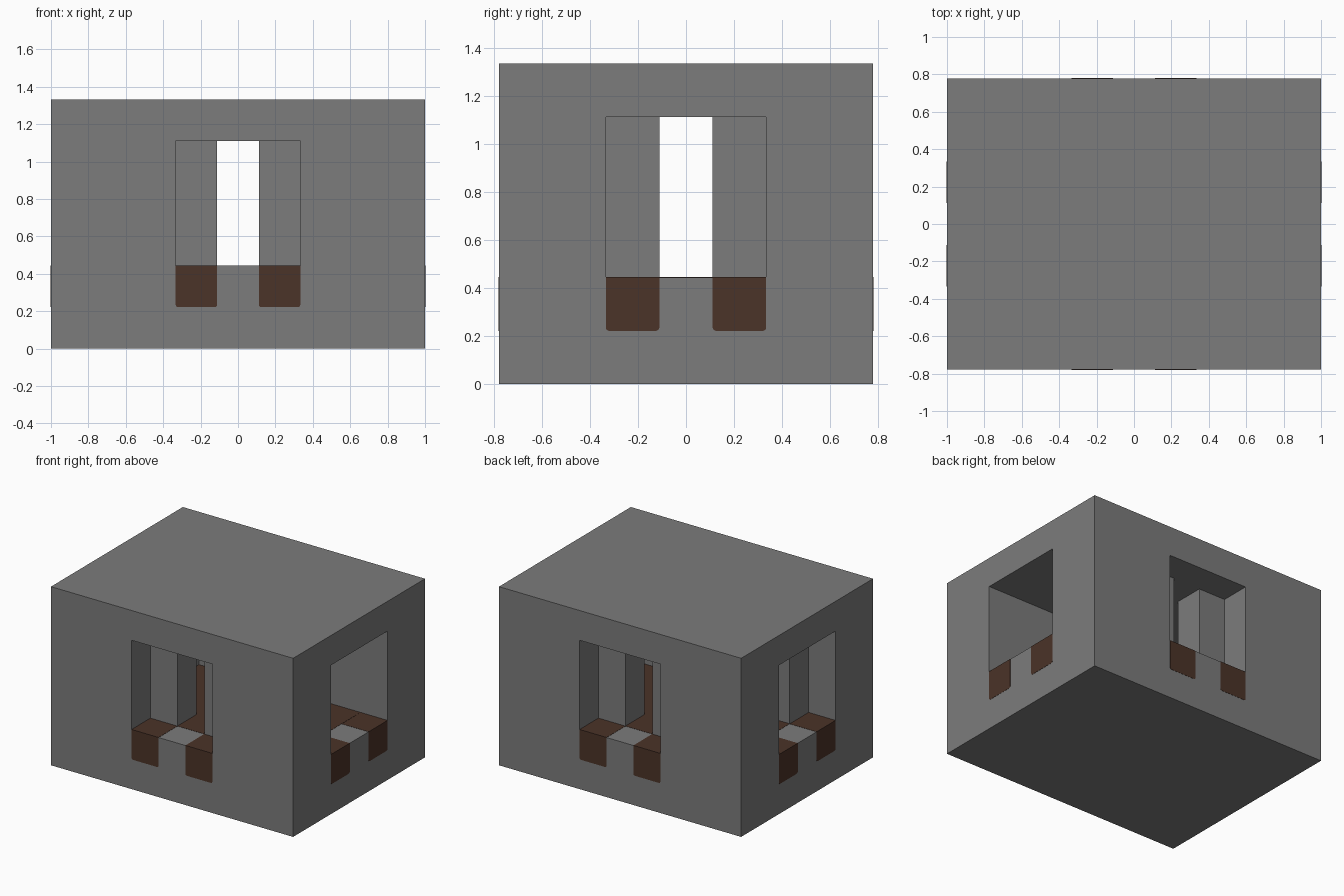
import bpy
import bmesh

# Remove the default object
default = bpy.data.objects.get("Cube")
if default:
    bpy.data.objects.remove(default, do_unlink=True)

U = 2 / 9        # one building module
PROUD = 0.0015   # how far the painted inlays stand off the stone


def material(name, rgb):
    mat = bpy.data.materials.new(name)
    mat.use_nodes = True
    colour = (*rgb, 1)
    mat.diffuse_color = colour
    mat.node_tree.nodes["Principled BSDF"].inputs["Base Color"].default_value = colour
    return mat


stone = material("stone_grey", (0.2, 0.2, 0.2))
brown = material("dark_brown", (0.07, 0.033, 0.021))


def prism(name, outline, z0, z1, mat):
    """Extrude a plan outline between two heights."""
    bm = bmesh.new()
    base = bm.faces.new([bm.verts.new((x, y, z0)) for x, y in outline])
    side = bmesh.ops.extrude_face_region(bm, geom=[base])["geom"]
    top = [v for v in side if isinstance(v, bmesh.types.BMVert)]
    bmesh.ops.translate(bm, verts=top, vec=(0, 0, z1 - z0))
    bmesh.ops.recalc_face_normals(bm, faces=bm.faces)
    mesh = bpy.data.meshes.new(name)
    bm.to_mesh(mesh)
    bm.free()
    mesh.materials.append(mat)
    obj = bpy.data.objects.new(name, mesh)
    bpy.context.collection.objects.link(obj)
    return obj


def mirrored(half):
    """Close a half plan by mirroring it across y, scaled to modules."""
    plan = half + [(x, -y) for x, y in reversed(half)]
    return [(x * U, y * U) for x, y in plan]


def rectangle(x0, x1, y0, y1):
    return [(x0, y0), (x1, y0), (x1, y1), (x0, y1)]


# Stone body, hollowed by the room with its stepped window recesses
body = prism("stone_body", rectangle(-4.5 * U, 4.5 * U, -3.5 * U, 3.5 * U),
             0, 6 * U, stone)
opening = [(4.6, 1.5), (.5, 1.5), (.5, 2.5), (1.5, 2.5), (1.5, 3.6),
           (-1.5, 3.6), (-1.5, 2.5), (-.5, 2.5), (-.5, 1.5), (-2.5, 1.5),
           (-2.5, .5), (-3.5, .5), (-3.5, 1.5), (-4.6, 1.5)]
cutter = prism("room_cutter", mirrored(opening), 2 * U, 5 * U, stone)
cutter.hide_render = True
cut = body.modifiers.new("room", "BOOLEAN")
cut.operation = "DIFFERENCE"
cut.solver = "EXACT"
cut.object = cutter
bpy.context.view_layer.objects.active = body
body.select_set(True)
bpy.ops.object.modifier_apply(modifier=cut.name)
bpy.data.objects.remove(cutter, do_unlink=True)

# Brown floor of the room and its slits
floor = [(3.5, 1.5), (.5, 1.5), (.5, 2.5), (-.5, 2.5), (-.5, 1.5),
         (-2.5, 1.5), (-2.5, .5), (-3.5, .5)]
prism("room_floor", mirrored(floor), 2 * U, 2 * U + PROUD, brown)


def sill_block(name, x, y, along_x):
    """Brown sill block, its outward-running lower edges slightly rounded."""
    h = U / 2
    dx, dy = (0, PROUD) if along_x else (PROUD, 0)
    sx, sy = (1 if x > 0 else -1), (1 if y > 0 else -1)
    cx, cy = x * U + sx * dx, y * U + sy * dy
    obj = prism(name, rectangle(cx - h, cx + h, cy - h, cy + h),
                U, 2 * U + PROUD, brown)
    bm = bmesh.new()
    bm.from_mesh(obj.data)
    axis = 1 if along_x else 0
    low = [e for e in bm.edges
           if all(v.co.z < 1.5 * U for v in e.verts)
           and abs(e.verts[0].co[axis] - e.verts[1].co[axis]) > h]
    bmesh.ops.bevel(bm, geom=low, offset=0.012, segments=2, profile=0.5,
                    affect="EDGES")
    bm.to_mesh(obj.data)
    bm.free()


# A pair of sill blocks below each of the four windows
for side, s in (("a", -1), ("b", 1)):
    sill_block(f"front_sill_{side}", s, -3, True)
    sill_block(f"back_sill_{side}", s, 3, True)
    sill_block(f"left_sill_{side}", 4, s, False)
    sill_block(f"right_sill_{side}", -4, s, False)
